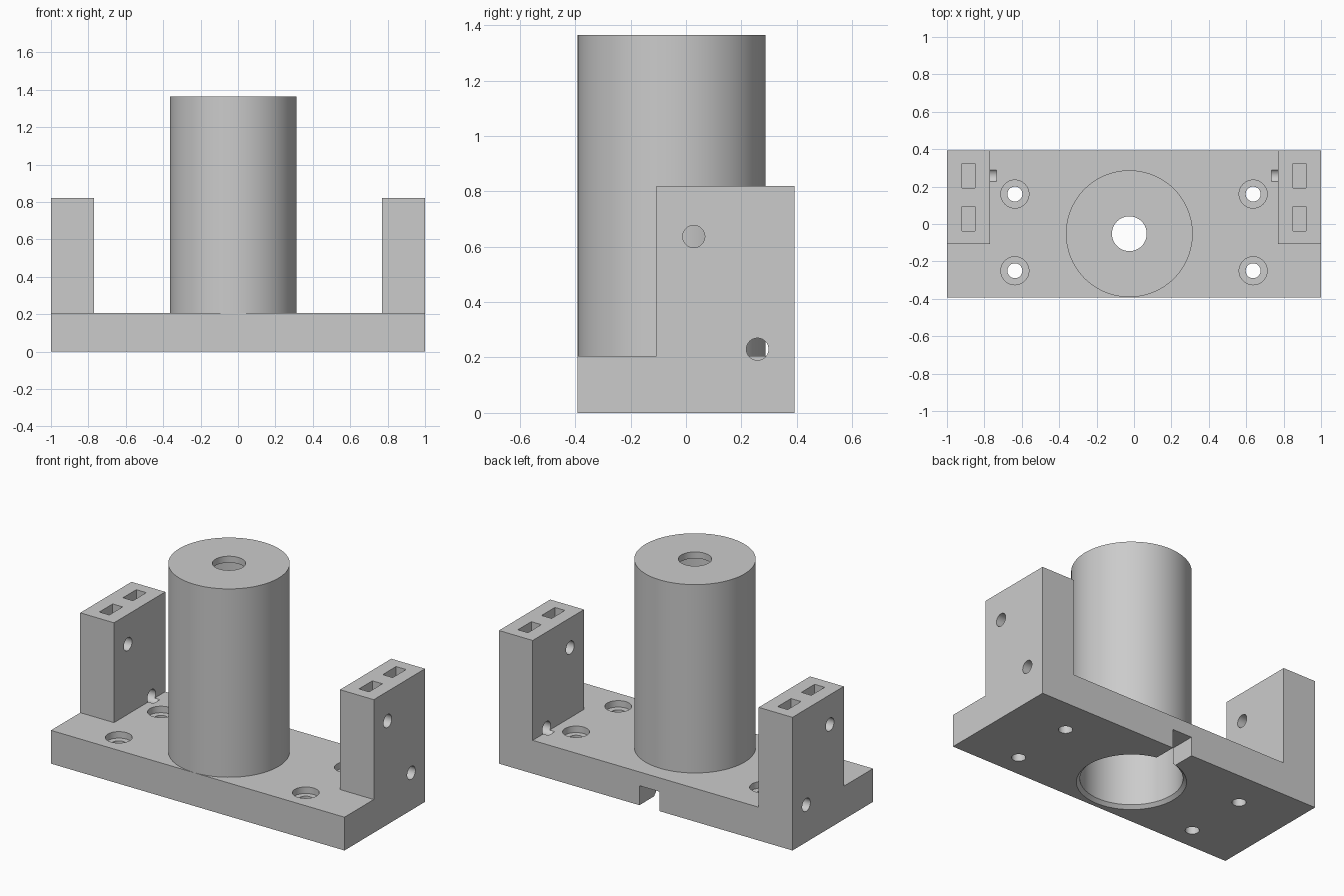
import bpy
from mathutils import Matrix

cube = bpy.data.objects.get("Cube")
if cube:
    bpy.data.objects.remove(cube)

# Shared dimensions
BASE_H, HALF_D = 0.205, 0.392
CX, CY = -0.025, -0.052
TOWER_H, TOWER_X, TOWER_Y = 0.82, 0.77, -0.107

grey = bpy.data.materials.new("plain grey")
grey.use_nodes = True
colour = (0.6, 0.6, 0.6, 1)
grey.diffuse_color = colour
grey.node_tree.nodes["Principled BSDF"].inputs["Base Color"].default_value = colour


def box(name, lo, hi):
    size = [b - a for a, b in zip(lo, hi)]
    mid = [(a + b) / 2 for a, b in zip(lo, hi)]
    bpy.ops.mesh.primitive_cube_add(size=1)
    ob = bpy.context.object
    ob.name = name
    ob.data.transform(Matrix.Translation(mid) @ Matrix.Diagonal((*size, 1)))
    return ob


def rod(name, x, y, z0, z1, r, r2=None, sides=64):
    bpy.ops.mesh.primitive_cone_add(vertices=sides, radius1=r, radius2=r if r2 is None else r2,
                                    depth=z1 - z0)
    ob = bpy.context.object
    ob.name = name
    ob.data.transform(Matrix.Translation((x, y, (z0 + z1) / 2)))
    return ob


def cross_rod(name, y, z, x0, x1, r):
    ob = rod(name, 0, 0, x0, x1, r, sides=32)
    ob.data.transform(Matrix.Translation((0, y, z)) @ Matrix.Rotation(1.570796, 4, 'Y'))
    return ob


def combine(target, tool, operation):
    mod = target.modifiers.new(tool.name, 'BOOLEAN')
    mod.operation, mod.object, mod.solver = operation, tool, 'EXACT'
    tool.hide_render = True
    bpy.context.view_layer.objects.active = target
    bpy.ops.object.modifier_apply(modifier=mod.name)
    bpy.data.objects.remove(tool)


# Base plate with two side towers and the tall sleeve
body = box("motor_mount", (-1, -HALF_D, 0), (1, HALF_D, BASE_H))
for side in (-1, 1):
    xs = sorted((side * TOWER_X, side))
    combine(body, box("tower", (xs[0], TOWER_Y, 0), (xs[1], HALF_D, TOWER_H)), 'UNION')
combine(body, rod("sleeve", CX, CY, 0.1, 1.365, 0.339, sides=96), 'UNION')

# Sleeve bore, bevelled mouth, cap hole and cable notch
cuts = [
    rod("bore", CX, CY, -0.1, 1.325, 0.29, sides=96),
    rod("bore_mouth", CX, CY, -0.02, 0.02, 0.33, 0.29, sides=96),
    rod("cap_hole", CX, CY, 1.2, 1.5, 0.093),
    box("cable_notch", (CX - 0.068, CY, -0.1), (CX + 0.068, 0.5, 0.12)),
]

# Counterbored screw holes in the base
for x in (-0.637, 0.637):
    for y in (-0.25, 0.16):
        cuts.append(rod("screw_hole", x, y, -0.1, 0.3, 0.04, sides=32))
        cuts.append(rod("screw_head", x, y, BASE_H - 0.04, 0.3, 0.075, sides=48))

# Cross holes and nut slots in the towers
for side in (-1, 1):
    for y, z in ((0.028, 0.637), (0.258, 0.23)):
        x0, x1 = sorted((side * 0.735, side * 1.1))
        cuts.append(cross_rod("cross_hole", y, z, x0, x1, 0.04))
        cuts.append(box("nut_slot", (side * 0.885 - 0.034, y - 0.065, z - 0.065),
                        (side * 0.885 + 0.034, y + 0.065, 0.9)))
for cut in cuts:
    combine(body, cut, 'DIFFERENCE')

# Finish: one colour, smooth round walls with crisp edges
body.data.materials.clear()
body.data.materials.append(grey)
for face in body.data.polygons:
    face.material_index = 0
bpy.ops.object.select_all(action='DESELECT')
body.select_set(True)
bpy.context.view_layer.objects.active = body
bpy.ops.object.shade_smooth_by_angle()
